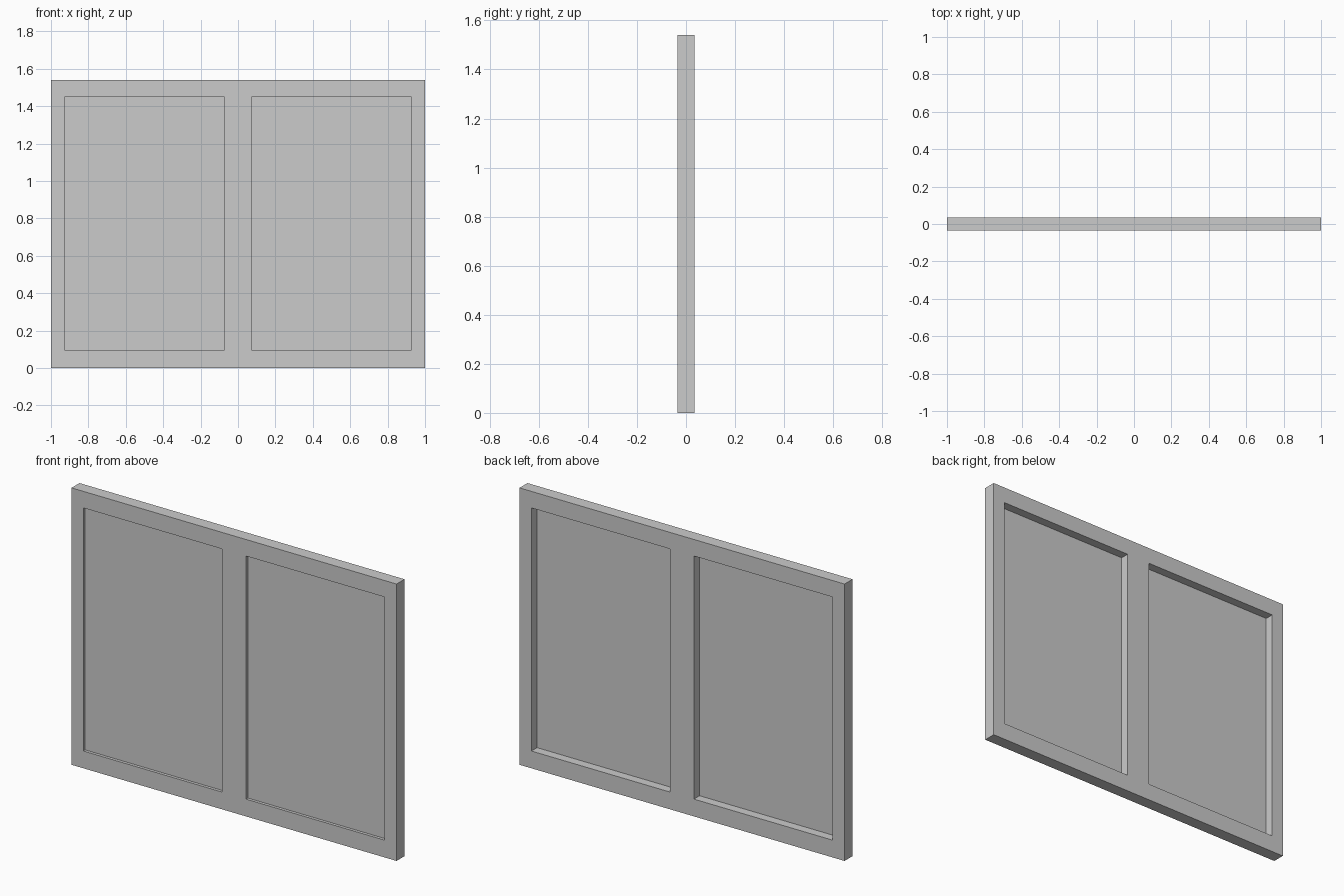
import bpy

if "Cube" in bpy.data.objects:
    bpy.data.objects.remove(bpy.data.objects["Cube"])

WIDTH, HEIGHT, DEPTH = 2.0, 1.54, 0.07
OPEN_W, OPEN_Z0, OPEN_Z1 = 0.854, 0.096, 1.448
PANE_FRONT, PANE_BACK = -0.0185, -0.0145


def box(name, x, y0, y1, z0, z1, width):
    bpy.ops.mesh.primitive_cube_add(size=1, location=(x, (y0 + y1) / 2, (z0 + z1) / 2))
    ob = bpy.context.object
    ob.name = name
    ob.scale = (width, y1 - y0, z1 - z0)
    bpy.ops.object.transform_apply(location=False, rotation=False, scale=True)
    return ob


# One-piece frame with a wide central post
frame = box("window_frame", 0, -DEPTH / 2, DEPTH / 2, 0, HEIGHT, WIDTH)

for side, x in (("left", -0.5), ("right", 0.5)):
    # Through opening
    cutter = box(side + "_opening_cutter", x, -0.2, 0.2, OPEN_Z0, OPEN_Z1, OPEN_W)
    cut = frame.modifiers.new(side + "_opening", "BOOLEAN")
    cut.operation = "DIFFERENCE"
    cut.solver = "EXACT"
    cut.object = cutter
    cutter.hide_render = True
    cutter.display_type = "WIRE"

    # Thin pane set close to the front face
    box(side + "_pane", x, PANE_FRONT, PANE_BACK, OPEN_Z0, OPEN_Z1, OPEN_W)
